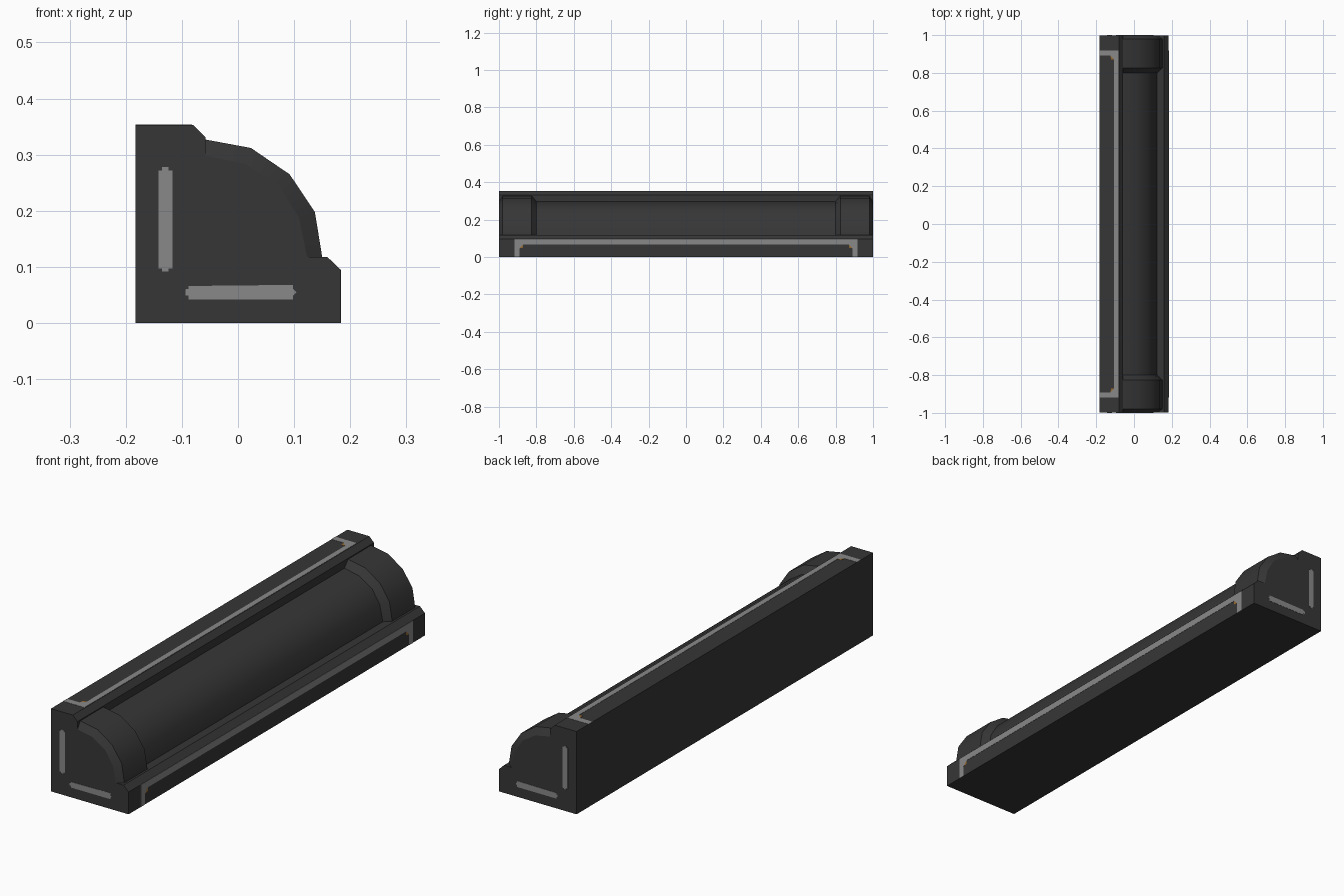
import bpy, bmesh

if "Cube" in bpy.data.objects:
    bpy.data.objects.remove(bpy.data.objects["Cube"])

def material(name, rgb):
    m = bpy.data.materials.new(name)
    m.diffuse_color = (*rgb, 1)
    m.use_nodes = True
    m.node_tree.nodes["Principled BSDF"].inputs["Base Color"].default_value = m.diffuse_color
    return m

DARK = material("dark_grey", (0.037, 0.037, 0.037))
GREY = material("light_grey", (0.25, 0.25, 0.25))
AMBER = material("amber", (0.32, 0.15, 0.03))

def finish(name, bm, mat):
    bmesh.ops.recalc_face_normals(bm, faces=bm.faces)
    me = bpy.data.meshes.new(name)
    bm.to_mesh(me)
    bm.free()
    me.materials.append(mat)
    ob = bpy.data.objects.new(name, me)
    bpy.context.collection.objects.link(ob)
    return ob

# Body: L-shaped rail with a faceted quarter round, thicker collars at both ends
small = [(0.123, 0.118), (0.109, 0.187), (0.073, 0.245), (0.013, 0.284), (-0.058, 0.298)]
large = [(0.150, 0.118), (0.137, 0.198), (0.092, 0.265), (0.023, 0.312), (-0.058, 0.327)]
foot = [(-0.183, 0), (0.183, 0), (0.183, 0.095), (0.159, 0.118)]
wall = [(-0.058, 0.331), (-0.080, 0.353), (-0.183, 0.353)]
stations = [(-0.999, small), (-0.98, large), (-0.825, large), (-0.80, small),
            (0.80, small), (0.825, large), (0.98, large), (0.999, small)]
bm = bmesh.new()
rings = [[bm.verts.new((x, y, z)) for x, z in foot + arc + wall] for y, arc in stations]
n = len(rings[0])
for a, b in zip(rings, rings[1:]):
    for i in range(n):
        j = (i + 1) % n
        bm.faces.new((a[i], a[j], b[j], b[i]))
bm.faces.new(rings[0])
bm.faces.new(rings[-1])
body = finish("rail_body", bm, DARK)
bpy.context.view_layer.objects.active = body
body.select_set(True)
bpy.ops.object.shade_smooth_by_angle(angle=0.55)

# Thin inlay plate: polygons in (u, v) mapped to a plane by `place`, extruded by d
T = 0.001
def plate(name, polys, place, mat):
    bm = bmesh.new()
    for poly in polys:
        lo = [bm.verts.new(place(u, v, -T)) for u, v in poly]
        hi = [bm.verts.new(place(u, v, T)) for u, v in poly]
        bm.faces.new(lo)
        bm.faces.new(hi)
        for i in range(len(poly)):
            j = (i + 1) % len(poly)
            bm.faces.new((lo[i], lo[j], hi[j], hi[i]))
    finish(name, bm, mat)

def right_side(u, v, d):
    return (0.183 + d, u, v)

def top_side(u, v, d):
    return (v, u, 0.353 + d)

# Long bracket-shaped stripes on the right and top, with amber inner corners
def bracket(name, place, edge, inner, end):
    leg = 0.918
    s = 1 if inner > edge else -1
    t = 0.027
    shape = [(-leg, end), (-leg, edge), (leg, edge), (leg, end), (leg - t, end),
             (leg - t, inner + s * 0.02), (leg - t - 0.02, inner),
             (-leg + t + 0.02, inner), (-leg + t, inner + s * 0.02), (-leg + t, end)]
    plate(name + "_stripe", [shape], place, GREY)
    corners = []
    for m in (-1, 1):
        corners.append([(m * (leg - t), inner + s * 0.02), (m * (leg - t - 0.02), inner),
                        (m * (leg - t - 0.02), inner + s * 0.016)])
    plate(name + "_corner_lights", corners, place, AMBER)

bracket("right", right_side, 0.095, 0.066, 0.0)
bracket("top", top_side, -0.082, -0.105, -0.183)

# Slot-like stripes on both ends, with small nubs at their tips
upright = [(-0.142, 0.097), (-0.135, 0.097), (-0.135, 0.092), (-0.124, 0.092), (-0.124, 0.097),
           (-0.117, 0.097), (-0.117, 0.272), (-0.124, 0.272), (-0.124, 0.278),
           (-0.135, 0.278), (-0.135, 0.272), (-0.142, 0.272)]
level = [(-0.088, 0.042), (0.098, 0.042), (0.098, 0.049), (0.104, 0.055), (0.098, 0.061),
         (0.098, 0.068), (-0.088, 0.066), (-0.088, 0.061), (-0.094, 0.060), (-0.094, 0.049), (-0.088, 0.049)]
for side, s in (("front", -1), ("back", 1)):
    plate(side + "_end_stripes", [upright, level],
          lambda u, v, d, s=s: (u, s * (0.999 + d), v), GREY)
